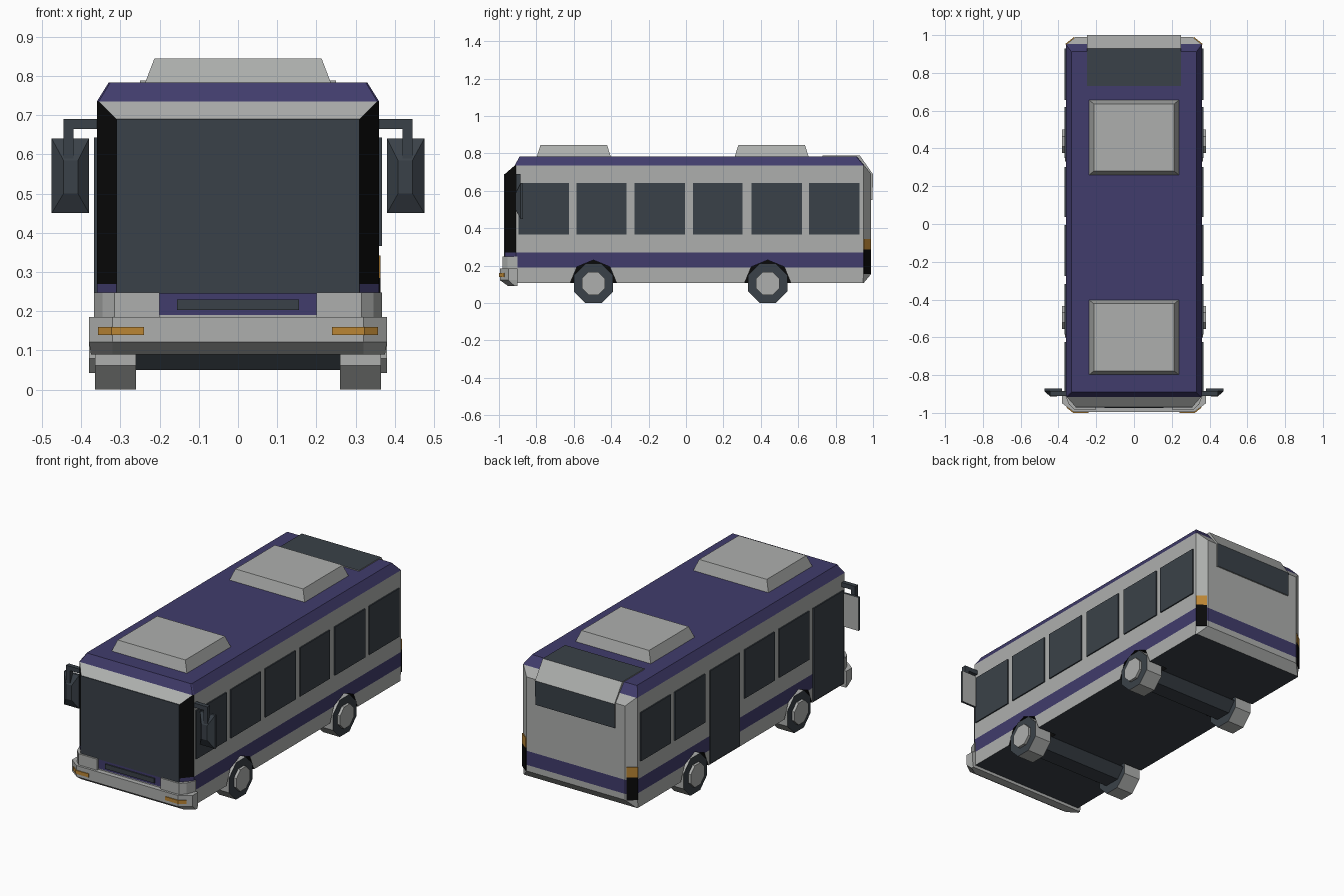
import bpy, bmesh, math

if "Cube" in bpy.data.objects:
    bpy.data.objects.remove(bpy.data.objects["Cube"])

COLOURS = {
    "light_grey": (0.42, 0.43, 0.42),
    "navy": (0.052, 0.045, 0.150),
    "slate": (0.042, 0.053, 0.065),
    "black": (0.003, 0.003, 0.003),
    "amber": (0.50, 0.24, 0.035),
}
MATS = {}
for key, rgb in COLOURS.items():
    MATS[key] = bpy.data.materials.new(key)
    MATS[key].diffuse_color = (*rgb, 1)


def loft(name, rings, mats, rule=None, mirror=False):
    """Join rings of points into a closed solid; rule(centre, normal) picks a colour."""
    bm = bmesh.new()
    vs = [[bm.verts.new(p) for p in r] for r in rings]
    n = len(rings[0])
    for a, b in zip(vs, vs[1:]):
        for i in range(n):
            j = (i + 1) % n
            bm.faces.new((a[i], a[j], b[j], b[i]))
    bm.faces.new(vs[0])
    bm.faces.new(vs[-1])
    bmesh.ops.recalc_face_normals(bm, faces=bm.faces)
    mats = [mats] if isinstance(mats, str) else mats
    if rule:
        for f in bm.faces:
            f.material_index = mats.index(rule(f.calc_center_median(), f.normal))
    me = bpy.data.meshes.new(name)
    bm.to_mesh(me)
    bm.free()
    for m in mats:
        me.materials.append(MATS[m])
    ob = bpy.data.objects.new(name, me)
    bpy.context.collection.objects.link(ob)
    if mirror:
        mod = ob.modifiers.new("mirror", 'MIRROR')
        mod.use_mirror_merge = False
    return ob


def prism_x(name, pts, x0, x1, *args, **kw):
    return loft(name, [[(x, y, z) for y, z in pts] for x in (x0, x1)], *args, **kw)


def prism_z(name, pts, z0, z1, *args, **kw):
    return loft(name, [[(x, y, z) for x, y in pts] for z in (z0, z1)], *args, **kw)


def box(name, x0, x1, y0, y1, z0, z1, *args, **kw):
    return prism_z(name, [(x0, y0), (x1, y0), (x1, y1), (x0, y1)], z0, z1, *args, **kw)


def ngon(n, r, y, z, turn=0.0, squash=1.0):
    return [(y + r * math.cos(turn + i * math.tau / n),
             z + squash * r * math.sin(turn + i * math.tau / n)) for i in range(n)]


# Body shell: chamfered outlines stacked by height
def outline(z, hw, yf, yr, ewf, yfe, ewr, yre):
    half = [(ewf, yfe), (hw, yf), (hw, yr), (ewr, yre)]
    return [(x, y, z) for x, y in half] + [(-x, y, z) for x, y in reversed(half)]


def full(z):
    return outline(z, 0.36, -0.91, 0.95, 0.31, -0.968, 0.31, 0.99)


def body_rule(c, n):
    if n.z < -0.9:
        return "slate"
    if c.z > 0.735 or 0.19 < c.z < 0.27:
        return "navy"
    if n.y < -0.3 and c.z > 0.27 and (c.z < 0.69 or abs(n.x) > 0.3):
        return "black"
    return "light_grey"


BODY = ["light_grey", "navy", "slate", "black"]
body = loft("body", [
    outline(0.107, 0.36, -0.91, 0.945, 0.31, -0.968, 0.355, 0.95),
    full(0.155), full(0.19), full(0.27), full(0.69),
    outline(0.735, 0.36, -0.91, 0.95, 0.355, -0.916, 0.355, 0.954),
    outline(0.783, 0.33, -0.885, 0.91, 0.326, -0.89, 0.326, 0.914),
], BODY, body_rule)

# Wheel arches, wheels and axles
for end, y in (("front", -0.495), ("rear", 0.437)):
    arch = prism_x(end + "_arch_cutter", ngon(8, 0.125, y, 0.105), 0.24, 0.42,
                   BODY, lambda c, n: "black", mirror=True)
    arch.hide_render = True
    arch.hide_viewport = True
    cut = body.modifiers.new(end + "_arch", 'BOOLEAN')
    cut.operation = 'DIFFERENCE'
    cut.solver = 'EXACT'
    cut.object = arch
    r8 = 1 / math.cos(math.pi / 8)
    prism_x(end + "_tyres", ngon(8, 0.105 * r8, y, 0.105, math.pi / 8), 0.26, 0.365,
            ["light_grey", "slate"],
            lambda c, n: "slate" if abs(n.x) > 0.9 else "light_grey", mirror=True)
    prism_x(end + "_hubs", ngon(8, 0.062 * r8, y, 0.105, math.pi / 8), 0.36, 0.38,
            "light_grey", mirror=True)
    prism_x(end + "_axle", ngon(6, 0.095, y, 0.105, 0, 0.67), -0.262, 0.262, "slate")

# Side windows and doors
SLOTS = [(-0.895, -0.625), (-0.585, -0.318), (-0.275, -0.005),
         (0.037, 0.303), (0.35, 0.62), (0.657, 0.928)]
for i, (y0, y1) in enumerate(SLOTS):
    box(f"right_window_{i + 1}", 0.358, 0.367, y0, y1, 0.367, 0.643, "slate")
    door = i in (0, 3)
    box(f"left_door_{i + 1}" if door else f"left_window_{i + 1}", -0.367, -0.358,
        y0, y1, 0.115 if door else 0.367, 0.643, "slate")

# Windscreen and grille
box("windscreen", -0.31, 0.31, -0.972, -0.964, 0.245, 0.69, "slate")
box("grille", -0.155, 0.155, -0.975, -0.966, 0.203, 0.23, "slate")

# Front bumper with sloped underside
def bumper_ring(z, hw, ym, ew, ye):
    half = [(ew, ye), (hw, ym), (hw, -0.90)]
    return [(x, y, z) for x, y in half] + [(-x, y, z) for x, y in reversed(half)]


loft("front_bumper", [bumper_ring(0.09, 0.375, -0.915, 0.32, -0.95),
                      bumper_ring(0.122, 0.38, -0.95, 0.32, -0.995),
                      bumper_ring(0.185, 0.38, -0.95, 0.32, -0.995)], "light_grey")

# Headlight blocks and wrap-around indicators
prism_z("headlight_blocks", [(0.2, -0.9), (0.2, -0.982), (0.315, -0.982),
                             (0.345, -0.955), (0.367, -0.9)], 0.18, 0.248,
        "light_grey", mirror=True)
prism_z("front_indicators", [(0.24, -0.99), (0.24, -1.0), (0.322, -1.0),
                             (0.357, -0.973), (0.352, -0.966), (0.319, -0.99)],
        0.14, 0.16, "amber", mirror=True)

# Tail lights on the rear corner chamfers
tail = [(0.359, 0.949), (0.364, 0.953), (0.318, 0.99), (0.313, 0.984)]
prism_z("tail_lights", tail, 0.155, 0.285, "black", mirror=True)
prism_z("rear_indicators", tail, 0.285, 0.342, "amber", mirror=True)

# Rear hood wrapping from the roof down over the rear window
prism_x("rear_hood", [(0.73, 0.77), (0.73, 0.788), (0.93, 0.788), (1.0, 0.688),
                      (0.997, 0.55), (0.98, 0.55), (0.94, 0.69), (0.9, 0.77)],
        -0.25, 0.25, ["light_grey", "slate"],
        lambda c, n: "slate" if n.z > 0.95 or n.y > 0.95 else "light_grey")

# Roof units
for end, y in (("front", -0.60), ("rear", 0.458)):
    loft(end + "_roof_unit",
         [[(sx * hx, y + sy * hy, z) for sx, sy in ((-1, -1), (1, -1), (1, 1), (-1, 1))]
          for z, hx, hy in ((0.775, 0.24, 0.2), (0.845, 0.213, 0.178))], "light_grey")

# Door mirrors: bevelled shell, grey glass facing back, and bent arm
loft("mirrors", [[(x0, y, z0), (x1, y, z0), (x1, y, z1), (x0, y, z1)]
                 for y, x0, x1, z0, z1 in ((-0.912, 0.408, 0.445, 0.50, 0.585),
                                           (-0.885, 0.38, 0.475, 0.45, 0.64),
                                           (-0.872, 0.38, 0.475, 0.45, 0.64))],
     ["slate", "light_grey"],
     lambda c, n: "light_grey" if n.y > 0.9 else "slate", mirror=True)
box("mirror_arms", 0.34, 0.445, -0.91, -0.885, 0.665, 0.69, "slate", mirror=True)
box("mirror_stems", 0.42, 0.445, -0.91, -0.885, 0.59, 0.668, "slate", mirror=True)

for m in bpy.data.materials:
    if m.users and not m.is_grease_pencil:
        m.use_nodes = True
        m.node_tree.nodes["Principled BSDF"].inputs["Base Color"].default_value = m.diffuse_color
